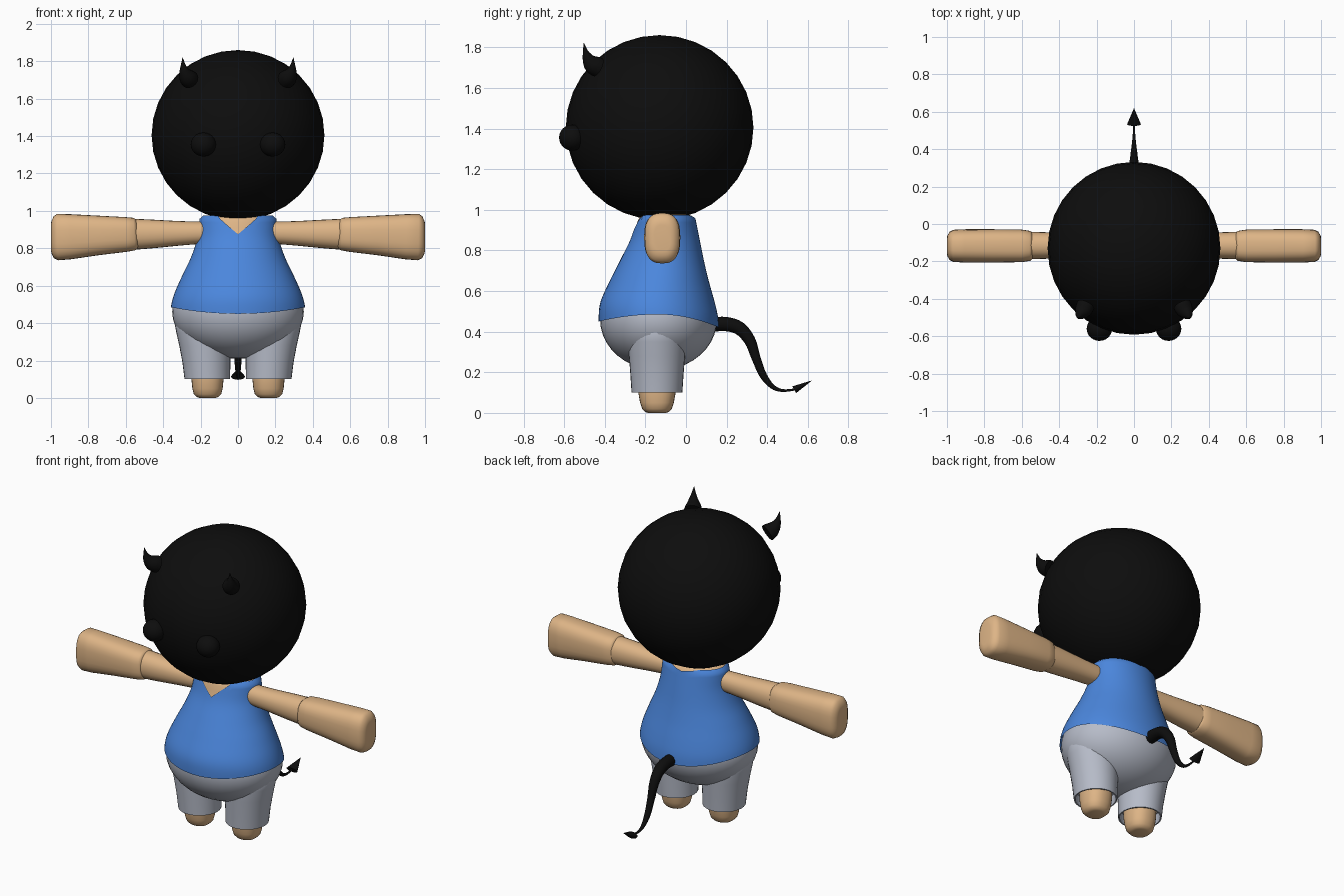
import bpy, bmesh, math
from mathutils import Vector, Matrix

if "Cube" in bpy.data.objects:
    bpy.data.objects.remove(bpy.data.objects["Cube"])

def material(name, rgb):
    m = bpy.data.materials.new(name)
    m.diffuse_color = (*rgb, 1)
    m.use_nodes = True
    m.node_tree.nodes["Principled BSDF"].inputs["Base Color"].default_value = m.diffuse_color
    return m

BLACK = material("black", (0.004, 0.004, 0.004))
SKIN = material("tan", (0.73, 0.46, 0.24))
BLUE = material("blue", (0.07, 0.24, 0.72))
GREY = material("light_grey", (0.47, 0.50, 0.58))

def finish(name, bm, mat, angle=45):
    bmesh.ops.recalc_face_normals(bm, faces=bm.faces)
    me = bpy.data.meshes.new(name)
    bm.to_mesh(me)
    bm.free()
    me.materials.append(mat)
    me.shade_smooth()
    me.set_sharp_from_angle(angle=math.radians(angle))
    ob = bpy.data.objects.new(name, me)
    bpy.context.collection.objects.link(ob)
    return ob

def skin_rings(bm, rings, cap=True):
    """Join closed rings of points with quads."""
    vs = [[bm.verts.new(p) for p in r] for r in rings]
    for a, b in zip(vs, vs[1:]):
        n = len(a)
        for i in range(n):
            bm.faces.new((a[i], a[(i + 1) % n], b[(i + 1) % n], b[i]))
    if cap:
        bm.faces.new(vs[0])
        bm.faces.new(vs[-1])

def smooth_rows(rows, steps):
    """Catmull-Rom interpolation through rows of numbers."""
    pts = [rows[0]] + list(rows) + [rows[-1]]
    out = []
    for p0, p1, p2, p3 in zip(pts, pts[1:], pts[2:], pts[3:]):
        for k in range(steps):
            t = k / steps
            out.append([0.5 * (2 * b + (c - a) * t + (2 * a - 5 * b + 4 * c - d) * t * t
                               + (3 * b - a - 3 * c + d) * t ** 3)
                        for a, b, c, d in zip(p0, p1, p2, p3)])
    out.append(list(rows[-1]))
    return out

def tube(name, rows, mat, side=(1, 0, 0), power=2.0, segs=24, steps=1, angle=45, fixed=None):
    """Loft rows of (x, y, z, half width along side, other half width)."""
    rows = smooth_rows(rows, steps) if steps > 1 else rows
    pts = [Vector(r[:3]) for r in rows]
    rings = []
    for i, r in enumerate(rows):
        tan = Vector(fixed) if fixed else (
            pts[min(i + 1, len(pts) - 1)] - pts[max(i - 1, 0)]).normalized()
        u = Vector(side)
        u = (u - tan * u.dot(tan)).normalized()
        v = tan.cross(u)
        ring = []
        for k in range(segs):
            a = 2 * math.pi * k / segs
            c, s = math.cos(a), math.sin(a)
            ring.append(pts[i] + u * math.copysign(abs(c) ** (2 / power), c) * r[3]
                        + v * math.copysign(abs(s) ** (2 / power), s) * r[4])
        rings.append(ring)
    bm = bmesh.new()
    skin_rings(bm, rings)
    return finish(name, bm, mat, angle)

def ball(name, loc, size, mat, segs=32):
    bm = bmesh.new()
    bmesh.ops.create_uvsphere(bm, u_segments=segs, v_segments=segs // 2, radius=1,
                              matrix=Matrix.Translation(loc) @ Matrix.Diagonal((*size, 1)))
    return finish(name, bm, mat, 60)

# Torso profile: height, half width, front y, back y
PROFILE = smooth_rows([
    (0.38, 0.355, -0.425, 0.165), (0.47, 0.36, -0.43, 0.158), (0.55, 0.343, -0.42, 0.14),
    (0.65, 0.30, -0.375, 0.112), (0.75, 0.252, -0.325, 0.088), (0.85, 0.218, -0.275, 0.068),
    (0.93, 0.208, -0.25, 0.052), (0.96, 0.204, -0.242, 0.045), (0.98, 0.178, -0.222, 0.025)], 5)

def torso_point(a, z, inset=0.0):
    for p, q in zip(PROFILE, PROFILE[1:]):
        if z <= q[0]:
            break
    t = min(1, max(0, (z - p[0]) / (q[0] - p[0])))
    w, f, b = (p[i] + (q[i] - p[i]) * t for i in (1, 2, 3))
    return Vector(((w - inset) * math.cos(a),
                   (f + b) / 2 + ((b - f) / 2 - inset) * math.sin(a), z))

def hem(a):
    s = math.sin(a)
    return 0.485 - (0.065 if s > 0 else 0.035) * s * s

def collar(a):
    x = abs(0.24 * math.cos(a))
    dip = max(0, 1 - x / 0.135)
    return 0.975 - (0.10 if math.sin(a) < 0 else 0.02) * dip

# Shirt with sloping hem and V neck, and the body inside it
N = 64
ANGLES = [2 * math.pi * k / N for k in range(N)]
bm = bmesh.new()
skin_rings(bm, [[torso_point(a, hem(a) + (collar(a) - hem(a)) * j / 28) for a in ANGLES]
                for j in range(29)], cap=False)
finish("shirt", bm, BLUE, 60)
bm = bmesh.new()
rings = [[torso_point(a, 0.55 + 0.42 * j / 14, 0.008) for a in ANGLES] for j in range(15)]
rings.append([Vector((0.11 * math.cos(a), -0.11 + 0.09 * math.sin(a), 0.985)) for a in ANGLES])
skin_rings(bm, rings)
finish("body", bm, SKIN, 60)

# Head and shorts seat
ball("head", (0, -0.13, 1.405), (0.462, 0.462, 0.455), BLACK)
ball("shorts_seat", (0, -0.135, 0.46), (0.352, 0.288, 0.25), GREY, 40)

for s, tag in ((1, "left"), (-1, "right")):
    # Eyes and horns
    ball("eye_" + tag, (s * 0.185, -0.56, 1.355), (0.068, 0.065, 0.064), BLACK, 24)
    tube("horn_" + tag, [(s * 0.258, -0.435, 1.702, 0.05, 0.05),
                         (s * 0.272, -0.462, 1.718, 0.045, 0.045),
                         (s * 0.286, -0.482, 1.745, 0.029, 0.029),
                         (s * 0.293, -0.495, 1.78, 0.013, 0.013),
                         (s * 0.296, -0.503, 1.82, 0.001, 0.001)],
         BLACK, segs=16, steps=3)
    # Arms: thin upper arm, wider forearm with a blunt end
    tube("upper_arm_" + tag, [(s * x, -0.115, z, ry, rz) for x, z, ry, rz in (
        (0.12, 0.885, 0.055, 0.055), (0.21, 0.883, 0.06, 0.06), (0.32, 0.88, 0.064, 0.066),
        (0.45, 0.877, 0.07, 0.076), (0.56, 0.875, 0.074, 0.083))],
         SKIN, side=(0, 1, 0), power=2.2, steps=3)
    tube("forearm_" + tag, [(s * x, -0.117, z, ry, rz) for x, z, ry, rz in (
        (0.54, 0.877, 0.068, 0.078), (0.555, 0.876, 0.08, 0.087), (0.60, 0.874, 0.087, 0.093),
        (0.75, 0.869, 0.089, 0.106), (0.90, 0.862, 0.089, 0.121), (0.965, 0.86, 0.086, 0.124),
        (0.985, 0.86, 0.076, 0.112), (0.998, 0.86, 0.055, 0.085), (1.0, 0.86, 0.04, 0.065))],
         SKIN, side=(0, 1, 0), power=2.7, segs=32, angle=60)
    # Shorts legs, hollow at the bottom
    tube("shorts_leg_" + tag, [(s * x, -0.143, z, rx, ry) for x, z, rx, ry in (
        (0.185, 0.44, 0.14, 0.125), (0.187, 0.41, 0.154, 0.142), (0.182, 0.35, 0.148, 0.143),
        (0.176, 0.28, 0.138, 0.138), (0.169, 0.19, 0.128, 0.131), (0.164, 0.10, 0.122, 0.125),
        (0.164, 0.10, 0.114, 0.117), (0.164, 0.16, 0.112, 0.115))],
         GREY, segs=32, fixed=(0, 0, 1))
    # Feet
    tube("foot_" + tag, [(s * 0.163, -0.143, z, rx, ry) for z, rx, ry in (
        (0.20, 0.088, 0.096), (0.10, 0.086, 0.092), (0.05, 0.081, 0.083),
        (0.02, 0.073, 0.073), (0.005, 0.058, 0.059), (0.0, 0.042, 0.045))],
         SKIN, power=2.3, segs=28, fixed=(0, 0, 1), angle=60)

# Tail and its flattened arrow tip
tube("tail", [(0, y, z, r, r) for y, z, r in (
    (0.12, 0.435, 0.036), (0.20, 0.437, 0.035), (0.265, 0.415, 0.033), (0.315, 0.355, 0.028),
    (0.345, 0.27, 0.022), (0.38, 0.185, 0.018), (0.425, 0.13, 0.012), (0.475, 0.11, 0.007),
    (0.54, 0.116, 0.005))], BLACK, segs=16, steps=4)
tube("tail_tip", [(0, 0.533, 0.114, 0.037, 0.019), (0, 0.617, 0.158, 0.001, 0.001)],
     BLACK, segs=20)
